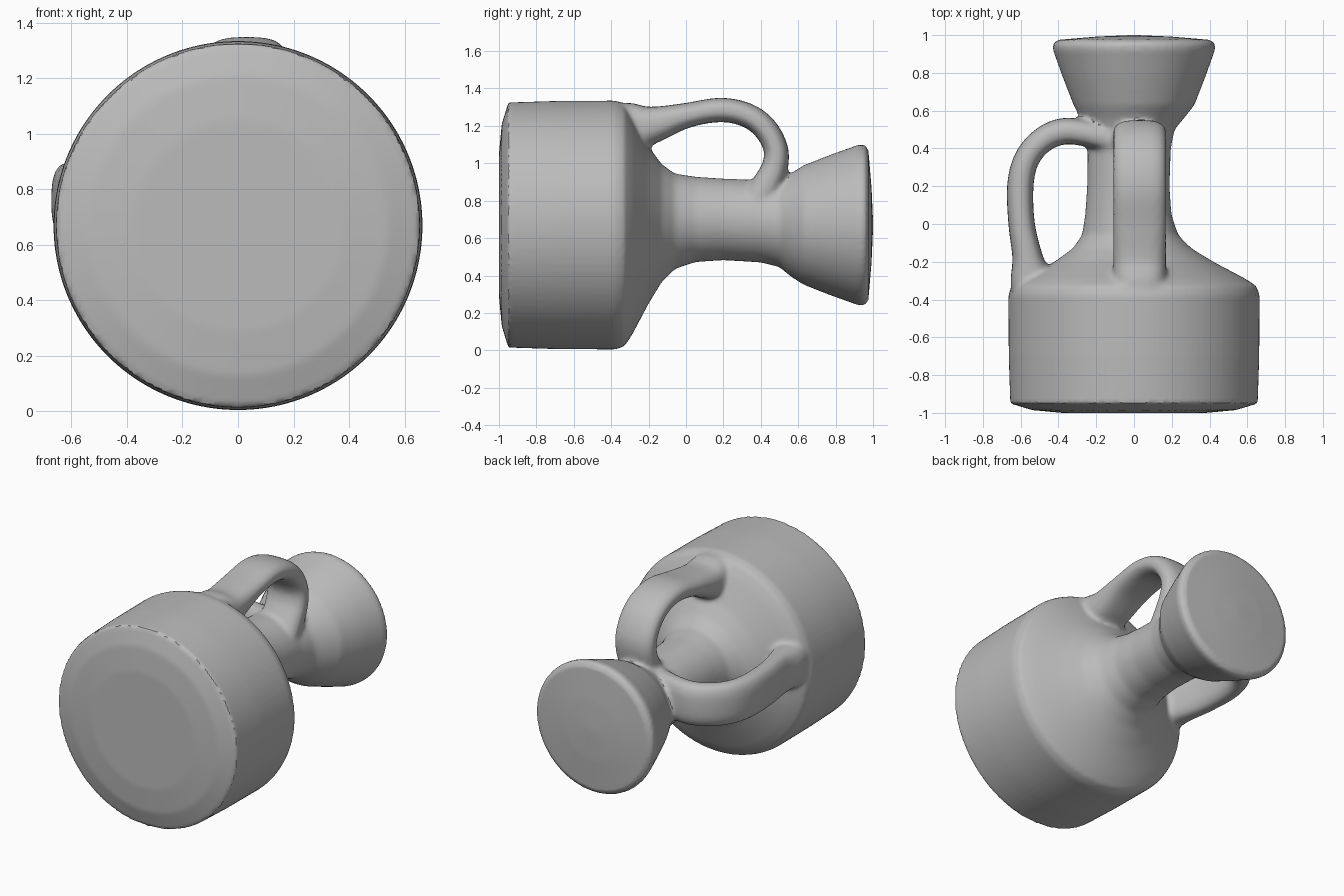
import bpy, bmesh, math
from mathutils import Vector

if "Cube" in bpy.data.objects:
    bpy.data.objects.remove(bpy.data.objects["Cube"])

clay = bpy.data.materials.new("grey_clay")
clay.diffuse_color = (0.5, 0.5, 0.5, 1)
clay.use_nodes = True
clay.node_tree.nodes["Principled BSDF"].inputs["Base Color"].default_value = clay.diffuse_color


def skin(name, rings):
    """Closed tube through a list of equal-sized point rings."""
    bm = bmesh.new()
    vs = [[bm.verts.new(p) for p in ring] for ring in rings]
    n = len(vs[0])
    for a, b in zip(vs, vs[1:]):
        for i in range(n):
            j = (i + 1) % n
            bm.faces.new((a[i], a[j], b[j], b[i]))
    bm.faces.new(vs[0])
    bm.faces.new(vs[-1])
    bmesh.ops.recalc_face_normals(bm, faces=bm.faces)
    me = bpy.data.meshes.new(name)
    bm.to_mesh(me)
    bm.free()
    ob = bpy.data.objects.new(name, me)
    bpy.context.collection.objects.link(ob)
    return ob


def spline(pts, steps=6):
    """Catmull-Rom resampling of a path; each point is a tuple of any length."""
    P = [Vector(p) for p in [pts[0]] + pts + [pts[-1]]]
    out = []
    for a, b, c, d in zip(P, P[1:], P[2:], P[3:]):
        for s in range(steps):
            t = s / steps
            out.append(0.5 * (2 * b + (c - a) * t + (2 * a - 5 * b + 4 * c - d) * t**2
                              + (3 * b - a - 3 * c + d) * t**3))
    return out + [P[-2]]


# Bottle lying along y: (y, radius, centre x, centre z)
profile = [(-1, 0.02, 0, .67), (-1, .38, 0, .67), (-.985, .54, 0, .67), (-.95, .655, 0, .67),
           (-.7, .663, 0, .67), (-.38, .665, 0, .67), (-.33, .65, 0, .67), (-.29, .59, 0, .67),
           (-.2, .42, 0, .67), (-.13, .315, -.01, .68), (-.06, .255, -.02, .69),
           (.05, .228, -.03, .70), (.2, .218, -.03, .70), (.4, .22, -.025, .69),
           (.5, .235, -.02, .68), (.56, .275, -.01, .67), (.63, .32, 0, .67), (.78, .378, 0, .67),
           (.92, .428, 0, .67), (.955, .43, 0, .67), (.975, .40, 0, .67), (.992, .2, 0, .67),
           (1, .02, 0, .67)]
SEG = 96
bottle = skin("bottle", [[(cx + r * math.cos(2 * math.pi * i / SEG), y,
                           cz + r * math.sin(2 * math.pi * i / SEG)) for i in range(SEG)]
                         for y, r, cx, cz in profile])


def handle(name, path, width, place):
    """Rounded strap along a (y, height, thickness) path; place maps (side, y, height)."""
    pts = spline([Vector(p) for p in path])
    rings = []
    for k, p in enumerate(pts):
        t = pts[min(k + 1, len(pts) - 1)] - pts[max(k - 1, 0)]
        t = Vector((t.x, t.y)).normalized()
        ring = []
        for i in range(24):
            a = 2 * math.pi * i / 24
            c, s = math.cos(a), math.sin(a)
            u = width / 2 * math.copysign(abs(c) ** 0.7, c)
            v = p.z / 2 * math.copysign(abs(s) ** 0.8, s)
            ring.append(place(u, p.x - t.y * v, p.y + t.x * v))
        rings.append(ring)
    return skin(name, rings)


# Handle above the neck
top = handle("top_handle",
             [(-.45, 1.17, .28), (-.3, 1.19, .27), (-.18, 1.205, .20), (0, 1.255, .135),
              (.18, 1.285, .13), (.32, 1.26, .13), (.42, 1.19, .13), (.48, 1.08, .13),
              (.475, .98, .14), (.43, .88, .16), (.37, .78, .16)],
             .28, lambda u, y, h: (.03 + u, y, h))
# Handle at the left of the neck, height measured towards -x
side = handle("side_handle",
              [(-.45, .52, .22), (-.3, .545, .22), (-.17, .565, .16), (0, .595, .14),
               (.2, .602, .14), (.34, .57, .135), (.44, .49, .135), (.49, .38, .14),
               (.48, .25, .14), (.44, .1, .15)],
              .28, lambda u, y, h: (-h, y, .76 + u))

# Fuse the parts into one skin with soft joints
for ob in (top, side, bottle):
    ob.select_set(True)
bpy.context.view_layer.objects.active = bottle
bpy.ops.object.join()
jug = bpy.context.view_layer.objects.active
jug.name = "jug"
rm = jug.modifiers.new("fuse", 'REMESH')
rm.mode = 'VOXEL'
rm.voxel_size = 0.015
bpy.ops.object.modifier_apply(modifier=rm.name)

# Blend only the shoulder and neck joints, leaving the base and cup crisp
grp = jug.vertex_groups.new(name="joints")
grp.add([v.index for v in jug.data.vertices if -.36 < v.co.y < .7], 1.0, 'REPLACE')
sm = jug.modifiers.new("blend", 'SMOOTH')
sm.factor = 0.5
sm.iterations = 8
sm.vertex_group = "joints"
bpy.ops.object.modifier_apply(modifier=sm.name)

jug.data.materials.clear()
jug.data.materials.append(clay)
bpy.ops.object.shade_smooth_by_angle(angle=math.radians(40))
